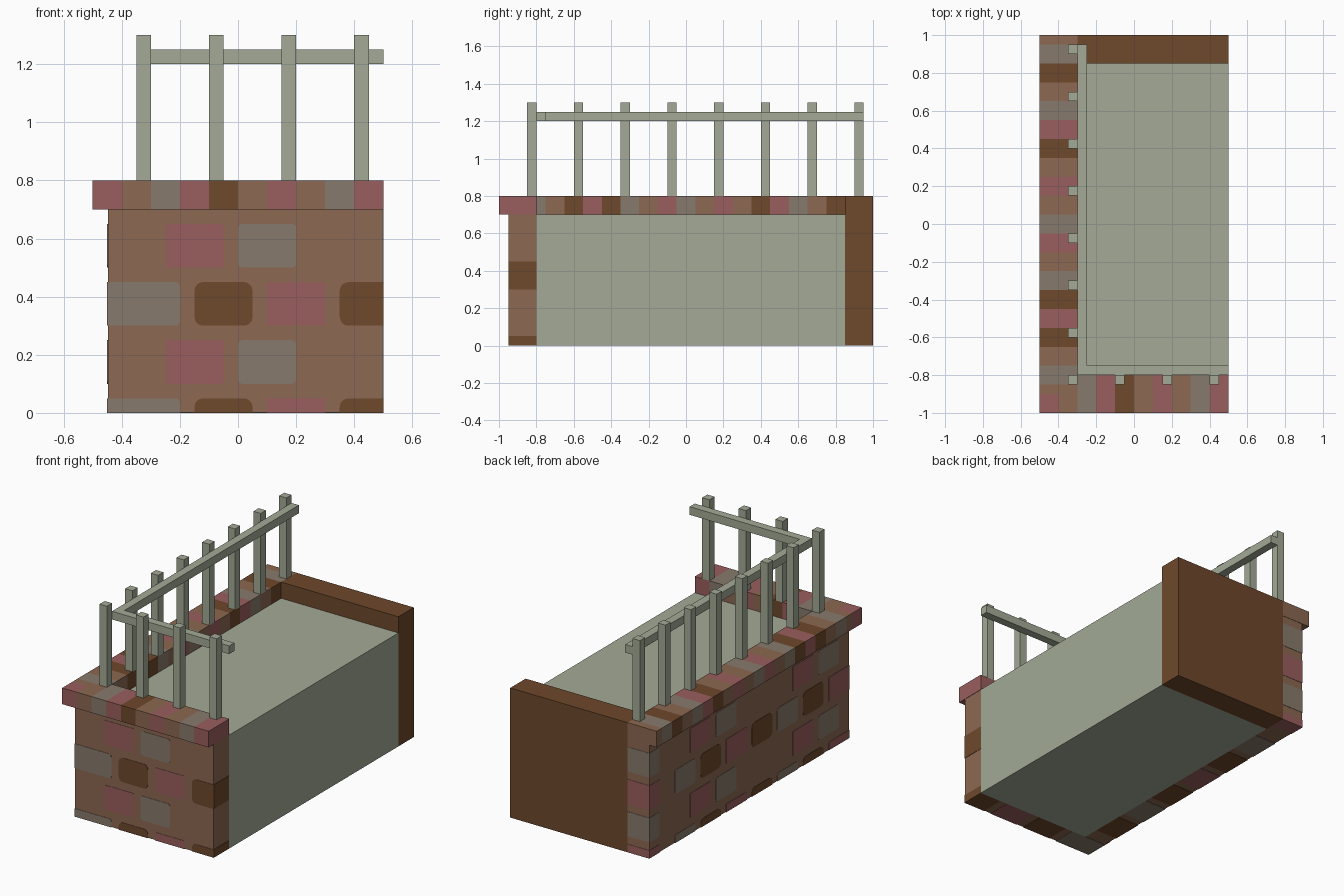
import bpy, bmesh, math
from mathutils import Vector

cube = bpy.data.objects.get("Cube")
if cube:
    bpy.data.objects.remove(cube, do_unlink=True)

# ---------- materials ----------
def lin(c):
    c /= 255
    return c / 12.92 if c <= 0.04045 else ((c + 0.055) / 1.055) ** 2.4

def material(name, rgb):
    m = bpy.data.materials.new(name)
    col = (*[lin(c) for c in rgb], 1)
    m.diffuse_color = col
    m.use_nodes = True
    bsdf = m.node_tree.nodes["Principled BSDF"]
    bsdf.inputs["Base Color"].default_value = col
    bsdf.inputs["Roughness"].default_value = 0.9
    return m

MATS = [material("clay_tan", (140, 104, 81)),
        material("brick_red", (153, 94, 93)),
        material("brick_grey", (135, 122, 108)),
        material("dark_brown", (110, 72, 43)),
        material("pale_sage", (163, 170, 150))]
TAN, RED, GREY, BROWN, SAGE = range(5)

# ---------- helpers ----------
def prism(bm, outline, depth, mat):
    """Extrude a closed outline of points along the depth vector."""
    a = [bm.verts.new(p) for p in outline]
    b = [bm.verts.new(p + depth) for p in outline]
    n = len(a)
    faces = [bm.faces.new(a), bm.faces.new(b)]
    faces += [bm.faces.new((a[i], a[(i + 1) % n], b[(i + 1) % n], b[i])) for i in range(n)]
    for f in faces:
        f.material_index = mat

def box(bm, x, y, z, mat):
    outline = [Vector((px, py, z[0])) for px, py in
               ((x[0], y[0]), (x[1], y[0]), (x[1], y[1]), (x[0], y[1]))]
    prism(bm, outline, Vector((0, 0, z[1] - z[0])), mat)

def finish(name, bm):
    bmesh.ops.recalc_face_normals(bm, faces=bm.faces)
    me = bpy.data.meshes.new(name)
    bm.to_mesh(me)
    bm.free()
    for m in MATS:
        me.materials.append(m)
    ob = bpy.data.objects.new(name, me)
    bpy.context.collection.objects.link(ob)

def block(name, x, y, z, mat):
    bm = bmesh.new()
    box(bm, x, y, z, mat)
    finish(name, bm)

T = 0.002                                   # brick plate thickness
RADIUS = {RED: 0.003, GREY: 0.015, BROWN: 0.03}

def brick(bm, u, z, mat, ends, place, depth):
    """Thin brick plate; corners are rounded except where a wall edge cuts it."""
    r, pts = RADIUS[mat], []
    for cu, cz, su, sz, start in ((u[0], z[0], 1, 1, 180), (u[1], z[0], -1, 1, 270),
                                  (u[1], z[1], -1, -1, 0), (u[0], z[1], 1, -1, 90)):
        if cu in ends or cz == 0:
            pts.append((cu, cz))
            continue
        for k in range(5):
            a = math.radians(start + k * 22.5)
            pts.append((cu + su * r + r * math.cos(a), cz + sz * r + r * math.sin(a)))
    prism(bm, [place(*p) for p in pts], depth, mat)

ROWS_A = ((0.1, 0.25), (0.5, 0.65))
ROWS_B = ((0.0, 0.05), (0.3, 0.45))

def brick_face(bm, row_a, row_b, ends, place, depth):
    for rows, bricks in ((ROWS_A, row_a), (ROWS_B, row_b)):
        for z in rows:
            for u0, u1, mat in bricks:
                brick(bm, (u0, u1), z, mat, ends, place, depth)

# ---------- walls ----------
block("front_wall", (-0.3, 0.5 - T), (-0.95 + T, -0.8), (T, 0.7), TAN)
block("right_wall", (-0.45 + T, -0.3), (-0.95 + T, 1 - T), (T, 0.7), TAN)
block("back_wall", (-0.3, 0.5), (0.85, 1), (0, 0.8), BROWN)
block("deck", (-0.3, 0.5), (-0.8, 0.85), (0, 0.7), SAGE)

# front bricks, wrapping round the open end and underneath
front_a = [(-0.25, -0.05, RED), (0.0, 0.2, GREY)]
front_b = [(-0.45, -0.2, GREY), (-0.15, 0.05, BROWN), (0.1, 0.3, RED), (0.35, 0.5, BROWN)]
bm = bmesh.new()
brick_face(bm, front_a, front_b, (-0.45, 0.5),
           lambda u, z: Vector((u, -0.95, z)), Vector((0, T, 0)))
for z in ROWS_B:
    box(bm, (0.5 - T, 0.5), (-0.95, -0.8), z, BROWN)
for u0, u1, mat in front_b:
    box(bm, (u0, u1), (-0.95 + T, -0.8), (0, T), mat)
finish("front_bricks", bm)

# side bricks, wrapping round the back end and underneath
side_a = [(-1, -0.9, GREY), (-0.6, -0.4, RED), (-0.35, -0.15, GREY),
          (0.4, 0.6, RED), (0.65, 0.85, GREY)]
side_b = [(-1, -0.9, RED), (-0.75, -0.55, GREY), (-0.5, -0.3, BROWN), (-0.25, -0.05, RED),
          (0.0, 0.2, BROWN), (0.25, 0.45, GREY), (0.5, 0.7, BROWN), (0.75, 0.95, RED)]
bm = bmesh.new()
brick_face(bm, side_a, side_b, (-1, 0.95),
           lambda u, z: Vector((-0.45, -u, z)), Vector((T, 0, 0)))
for rows, mat in ((ROWS_A, GREY), (ROWS_B, RED)):
    for z in rows:
        box(bm, (-0.45 + T, -0.3), (1 - T, 1), z, mat)
for u0, u1, mat in side_b[:-1]:
    box(bm, (-0.45 + T, -0.3), (-u1, -u0), (0, T), mat)
finish("right_bricks", bm)

# ---------- coping stones ----------
CAP = (0.7, 0.8)
bm = bmesh.new()
for i, mat in enumerate((GREY, RED, BROWN, TAN, RED, TAN, GREY, RED)):
    x = -0.3 + i * 0.1
    box(bm, (x, x + 0.1), (-1, -0.8), CAP, mat)
finish("front_coping", bm)

bm = bmesh.new()
box(bm, (-0.5, -0.4), (-1, -0.9), CAP, RED)
box(bm, (-0.4, -0.3), (-1, -0.9), CAP, TAN)
box(bm, (-0.5, -0.3), (-0.9, -0.85), CAP, TAN)
side = (GREY, TAN, BROWN, RED, BROWN, GREY, TAN, RED, GREY, TAN,
        RED, TAN, BROWN, RED, GREY, TAN, BROWN, GREY)
for i, mat in enumerate(side):
    y = -0.85 + i * 0.1
    box(bm, (-0.5, -0.3), (y, y + 0.1), CAP, mat)
box(bm, (-0.5, -0.3), (0.95, 1), CAP, TAN)
finish("right_coping", bm)

# ---------- railing ----------
POST = (0.8, 1.3)
for i in range(4):
    x = -0.35 + i * 0.25
    block(f"front_post_{i + 1}", (x, x + 0.05), (-0.85, -0.8), POST, SAGE)
for i in range(1, 8):
    y = -0.85 + i * 0.25
    block(f"right_post_{i}", (-0.35, -0.3), (y, y + 0.05), POST, SAGE)
block("front_rail", (-0.3, 0.5), (-0.8, -0.75), (1.2, 1.25), SAGE)
block("right_rail", (-0.3, -0.25), (-0.75, 0.95), (1.2, 1.25), SAGE)
